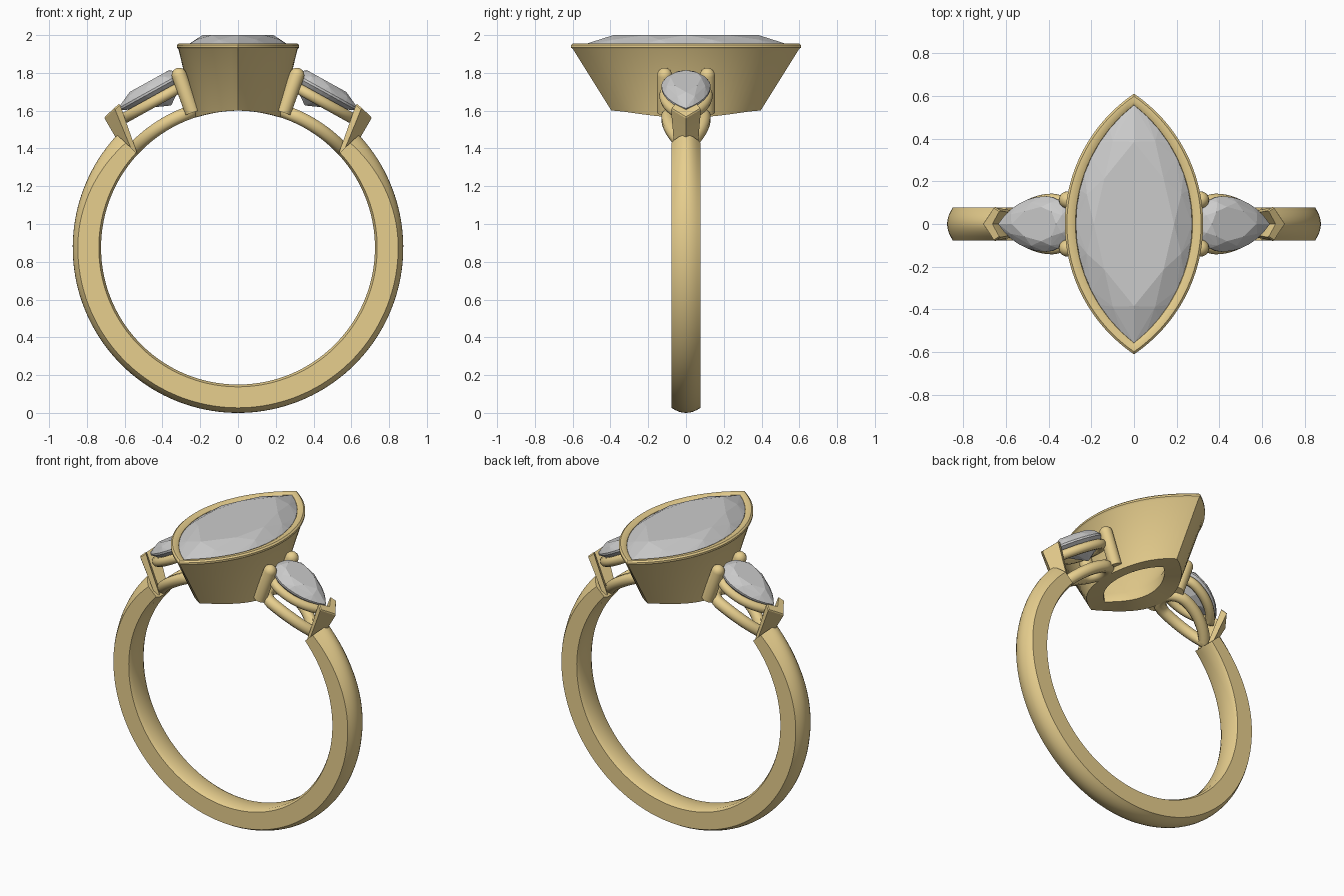
import bpy, bmesh
from math import sin, cos, pi, asin, atan2, sqrt, radians
from mathutils import Vector

if "Cube" in bpy.data.objects:
    bpy.data.objects.remove(bpy.data.objects["Cube"])

CZ, RI = 0.875, 0.725          # finger hole centre height and radius
gold = bpy.data.materials.new("gold")
gold.diffuse_color = (0.80, 0.62, 0.27, 1)
gold.use_nodes = True
gold.node_tree.nodes["Principled BSDF"].inputs["Base Color"].default_value = gold.diffuse_color


def finish(name, bm, mat=None, mirror=None, smooth=None):
    bmesh.ops.recalc_face_normals(bm, faces=bm.faces)
    me = bpy.data.meshes.new(name)
    bm.to_mesh(me)
    bm.free()
    ob = bpy.data.objects.new(name, me)
    bpy.context.collection.objects.link(ob)
    if mat:
        me.materials.append(mat)
    if smooth:
        bpy.ops.object.select_all(action='DESELECT')
        ob.select_set(True)
        bpy.context.view_layer.objects.active = ob
        bpy.ops.object.shade_smooth_by_angle(angle=radians(smooth))
    if mirror:
        m = ob.modifiers.new("mirror", 'MIRROR')
        m.use_axis = mirror
        m.use_mirror_merge = False
    return ob


def loft(name, rings, closed=False, mirror=None, smooth=35):
    """Skin closed rings; cap the ends, or join last ring to first."""
    bm = bmesh.new()
    vs = [[bm.verts.new(p) for p in r] for r in rings]
    n = len(vs[0])
    pairs = list(zip(vs, vs[1:])) + ([(vs[-1], vs[0])] if closed else [])
    for a, b in pairs:
        for i in range(n):
            j = (i + 1) % n
            bm.faces.new((a[i], a[j], b[j], b[i]))
    if not closed:
        bm.faces.new(vs[0])
        bm.faces.new(vs[-1])
    return finish(name, bm, gold, mirror, smooth)


def marquise(a, b, n, off=0):
    """Two arcs meeting in points at y = +-a, half width b."""
    R = (a * a + b * b) / (2 * b)
    phi, h, pts = asin(a / R), n // 2, []
    for s in (1, -1):
        for i in range(h):
            t = -phi + 2 * phi * (i + off) / h
            pts.append((s * (R * cos(t) - R + b), s * R * sin(t)))
    return pts


def pear(w, h, n, off=0):
    """Semicircle of radius w about the origin, tip at (h, 0)."""
    R, q = (h * h + w * w) / (2 * w), n // 4
    phi = asin(h / R)
    pts = []
    for i in range(n):
        k = i + off
        if k <= q or k >= n - q:
            s, d = (1, k) if k <= q else (-1, n - k)
            t = phi * (1 - d / q)
            pts.append((R * sin(t), s * (R * cos(t) - R + w)))
        else:
            t = pi / 2 + pi * (k - q) / (n - 2 * q)
            pts.append((w * cos(t), w * sin(t)))
    return pts


def gem(name, shape, size, levels, place, mirror=None):
    """Faceted stone: convex hull of scaled outlines (scale, height, count, offset)."""
    bm = bmesh.new()
    for k, z, n, off in levels:
        for p in shape(size[0] * k, size[1] * k, n, off):
            bm.verts.new(place(p[0], p[1], z))
    res = bmesh.ops.convex_hull(bm, input=bm.verts)
    junk = {g for g in res["geom_interior"] + res["geom_unused"]
            if isinstance(g, bmesh.types.BMVert)}
    bmesh.ops.delete(bm, geom=list(junk), context='VERTS')
    bmesh.ops.dissolve_limit(bm, angle_limit=0.01, verts=bm.verts, edges=bm.edges)
    finish(name, bm, mirror=mirror)


# Band: domed section swept round the finger, sides pinched near the shoulders
A0, A1, N = radians(137), radians(403), 120
rings = []
for i in range(N + 1):
    a = A0 + (A1 - A0) * i / N
    near = max(0, sin(a)) ** 2 / 0.46
    rim, w = 0.848 - 0.035 * near, 0.077
    sec = [(RI, -0.055), (RI + 0.012, -w), (rim, -w)]
    for k in range(1, 8):
        f = -1 + k / 4
        sec.append((rim + (0.875 - rim) * (1 - f * f), w * f))
    sec += [(rim, w), (RI + 0.012, w), (RI, 0.055)]
    rings.append([(r * cos(a), y, CZ + r * sin(a)) for r, y in sec])
loft("band", rings)


# Marquise bezel: tapered cup, underside follows the finger circle
def bezel_ring(a, b, z):
    return [(x, y, z if z else CZ + sqrt(RI ** 2 - x * x)) for x, y in marquise(a, b, 64)]


loft("centre_bezel", [bezel_ring(*p) for p in (
    (0.395, 0.228, 0), (0.598, 0.315, 1.925), (0.61, 0.324, 1.935), (0.61, 0.324, 1.947),
    (0.598, 0.314, 1.956), (0.575, 0.292, 1.956), (0.557, 0.274, 1.946),
    (0.54, 0.262, 1.90), (0.28, 0.135, 1.66), (0.27, 0.13, 0))], closed=True)

gem("centre_stone", marquise, (0.557, 0.272),
    [(0.69, 2.0, 8, 0), (0.87, 1.976, 8, 0.5), (1, 1.945, 32, 0), (1, 1.93, 32, 0),
     (0.62, 1.82, 8, 0.5), (0.02, 1.69, 8, 0)],
    lambda x, y, z: (x, y, z))

# Side stones: tilted pears, tips pointing down the shoulders
TILT = radians(29)
U = Vector((cos(TILT), 0, -sin(TILT)))
NRM = Vector((sin(TILT), 0, cos(TILT)))
ORG = Vector((0.41, 0, 1.73))


def on_side(u, y, n):
    return ORG + U * u + Vector((0, y, 0)) + NRM * n


BOTH = (True, False, False)
gem("side_stones", pear, (0.13, 0.255),
    [(0.62, 0.052, 8, 0), (0.84, 0.034, 8, 0.5), (1, 0.006, 24, 0), (1, -0.006, 24, 0),
     (0.6, -0.065, 8, 0.5), (0.02, -0.115, 8, 0)], on_side, BOTH)

# Upper gallery rail: pear loop just under each side stone
rings = []
for k in range(10):
    c, s = cos(2 * pi * k / 10), sin(2 * pi * k / 10)
    rings.append([on_side(u, y, -0.055 + 0.03 * s)
                  for u, y in pear(0.112 + 0.03 * c, 0.235 + 0.035 * c, 48)])
loft("upper_rails", rings, closed=True, mirror=BOTH, smooth=50)

# Lower gallery rail: pear loop wrapped on the finger circle
rings = []
for k in range(8):
    t = 2 * pi * (k + 0.5) / 8
    c, s = cos(t) / cos(pi / 8), sin(t) / cos(pi / 8)
    r = RI + 0.035 + 0.035 * s
    ring = []
    for u, y in pear(0.095 + 0.035 * c, 0.27 + 0.05 * c, 48):
        phi = radians(25) + u / 0.755
        ring.append((r * sin(phi), y, CZ + r * cos(phi)))
    rings.append(ring)
loft("lower_rails", rings, closed=True, mirror=BOTH, smooth=50)

# Round prongs: four domed rods leaning against the bezel
p0, p1, R = Vector((0.24, 0.113, 1.59)), Vector((0.325, 0.113, 1.825)), 0.04
d = (p1 - p0).normalized()
e = d.cross(Vector((0, 1, 0)))
L = (p1 - p0).length
steps = [(0, R)] + [(L - R + R * sin(t), R * cos(t)) for t in (0, 0.35, 0.7, 1.05, 1.4)]
rings = [[p0 + d * h + e * (r * cos(2 * pi * k / 20)) + Vector((0, r * sin(2 * pi * k / 20), 0))
          for k in range(20)] for h, r in steps]
loft("round_prongs", rings, mirror=(True, True, False))

# V prongs: chevron posts cradling the pear tips
chevron = [(0.05, 0), (-0.02, 0.075), (-0.055, 0.058), (-0.01, 0), (-0.055, -0.058), (-0.02, -0.075)]
top, bot = Vector((0.67, 0, 1.60)), Vector((0.565, 0, 1.365))
ax = (top - bot).normalized()
out = Vector((ax.z, 0, -ax.x))


def chevron_ring(f, k, slope=0.0):
    c = bot.lerp(top, f)
    return [c + out * (a * k) + Vector((0, y * (0.4 + 0.6 * k) * 1.06, 0)) - ax * (a * slope)
            for a, y in chevron]


loft("v_prongs", [chevron_ring(0, 0.6), chevron_ring(0.55, 0.8), chevron_ring(0.97, 1, 0.3),
                  chevron_ring(1.0, 0.9, 0.3)], mirror=BOTH, smooth=20)
